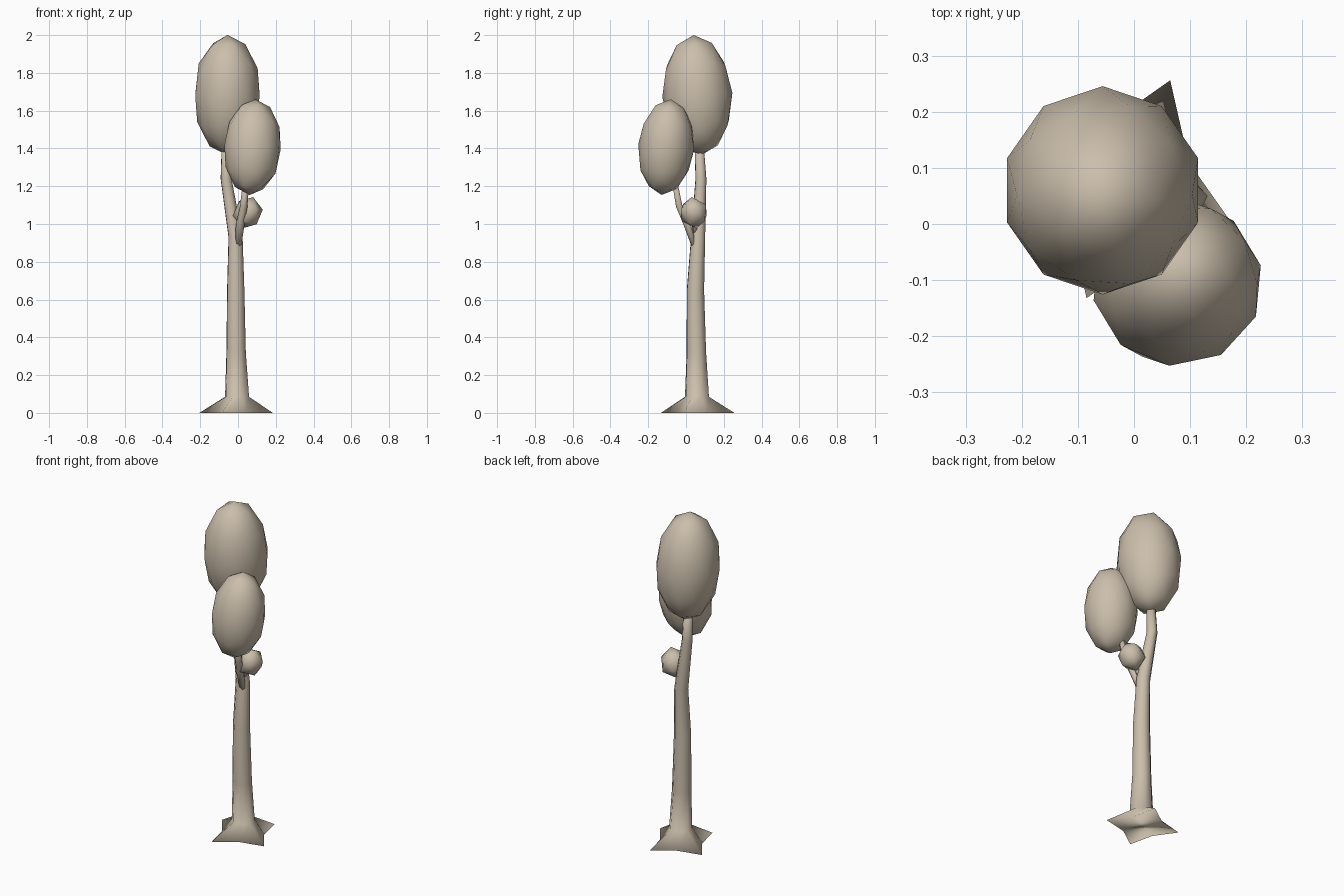
import bpy, bmesh
from math import sin, cos, radians, pi
from mathutils import Vector

cube = bpy.data.objects.get("Cube")
if cube:
    bpy.data.objects.remove(cube, do_unlink=True)

clay = bpy.data.materials.new("warm_beige")
clay.use_nodes = True
colour = (0.60, 0.52, 0.41, 1)
clay.diffuse_color = colour
clay.node_tree.nodes["Principled BSDF"].inputs["Base Color"].default_value = colour


def finish(name, bm):
    bmesh.ops.recalc_face_normals(bm, faces=bm.faces)
    for f in bm.faces:
        f.smooth = True
    mesh = bpy.data.meshes.new(name)
    bm.to_mesh(mesh)
    bm.free()
    mesh.materials.append(clay)
    obj = bpy.data.objects.new(name, mesh)
    bpy.context.collection.objects.link(obj)
    return obj


def loft(name, rings, sides, turn=0):
    """Skin a tube through (x, y, z, radius, notch radius) rings."""
    bm = bmesh.new()
    loops = []
    for x, y, z, tip, notch in rings:
        loop = []
        for i in range(sides):
            a = turn + 2 * pi * i / sides
            r = notch if i % 2 else tip
            loop.append(bm.verts.new((x + r * cos(a), y + r * sin(a), z)))
        loops.append(loop)
    for low, high in zip(loops, loops[1:]):
        for i in range(sides):
            j = (i + 1) % sides
            bm.faces.new((low[i], low[j], high[j], high[i]))
    bm.faces.new(loops[0])
    bm.faces.new(loops[-1])
    return finish(name, bm)


def blob(name, centre, radii, tilt, detail=2):
    bm = bmesh.new()
    bmesh.ops.create_icosphere(bm, subdivisions=detail, radius=1)
    obj = finish(name, bm)
    obj.location, obj.scale, obj.rotation_euler = centre, radii, tilt
    return obj


# Trunk with four pointed roots, bending into the main limb
loft("trunk", [
    (-0.01, 0.062, 0.0, 0.208, 0.118),
    (-0.005, 0.058, 0.085, 0.068, 0.064),
    (-0.01, 0.055, 0.32, 0.055, 0.054),
    (-0.012, 0.05, 0.65, 0.049, 0.048),
    (-0.013, 0.064, 0.93, 0.040, 0.039),
    (-0.063, 0.079, 1.24, 0.031, 0.030),
    (-0.062, 0.068, 1.45, 0.025, 0.024),
], 8, radians(-21))

# Side branch carrying the lower crown
loft("side_branch", [
    (0.0, 0.045, 0.88, 0.017, 0.017),
    (0.012, 0.005, 1.0, 0.023, 0.023),
    (0.03, -0.035, 1.09, 0.020, 0.020),
    (0.045, -0.065, 1.25, 0.016, 0.016),
], 6)

# Twig reaching the small leaf cluster
loft("twig", [
    (0.0, 0.05, 0.95, 0.014, 0.014),
    (0.05, 0.04, 1.05, 0.010, 0.010),
], 6)

# Leaf crowns
blob("upper_crown", (-0.056, 0.06, 1.682), (0.179, 0.186, 0.319), (0.06, 0, 0))
blob("lower_crown", (0.077, -0.105, 1.407), (0.153, 0.149, 0.255), (-0.1, 0.05, -0.1))
blob("small_cluster", (0.052, 0.042, 1.06), (0.079, 0.079, 0.088), (0.2, 0.3, 0.2), 1)
